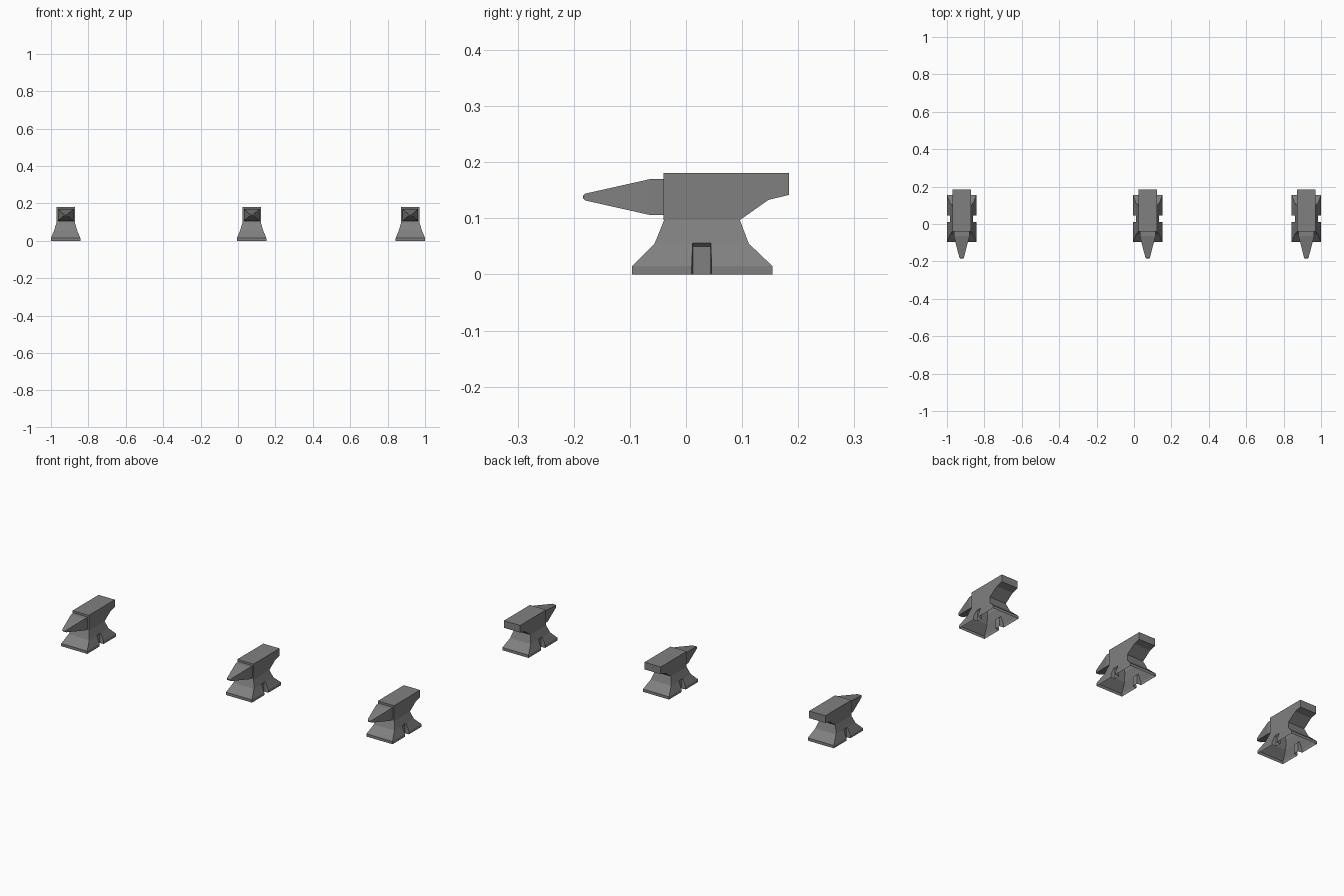
import bpy, bmesh

if "Cube" in bpy.data.objects:
    bpy.data.objects.remove(bpy.data.objects["Cube"])

iron = bpy.data.materials.new("iron grey")
iron.diffuse_color = (0.216, 0.216, 0.216, 1)
iron.use_nodes = True
iron.node_tree.nodes["Principled BSDF"].inputs["Base Color"].default_value = iron.diffuse_color


def loft(name, rings):
    """Closed solid through a list of matching rings of points."""
    bm = bmesh.new()
    loops = [[bm.verts.new(p) for p in ring] for ring in rings]
    for a, b in zip(loops, loops[1:]):
        for i in range(len(a)):
            j = (i + 1) % len(a)
            bm.faces.new((a[i], a[j], b[j], b[i]))
    bm.faces.new(loops[0])
    bm.faces.new(loops[-1])
    bmesh.ops.recalc_face_normals(bm, faces=bm.faces[:])
    mesh = bpy.data.meshes.new(name)
    bm.to_mesh(mesh)
    bm.free()
    mesh.materials.append(iron)
    ob = bpy.data.objects.new(name, mesh)
    bpy.context.collection.objects.link(ob)
    return ob


def drop_faces(mesh, test):
    """Delete the faces whose normal and centre satisfy the test."""
    bm = bmesh.new()
    bm.from_mesh(mesh)
    bm.normal_update()
    hit = [f for f in bm.faces if test(f.normal, f.calc_center_median())]
    bmesh.ops.delete(bm, geom=hit, context='FACES')
    bm.to_mesh(mesh)
    bm.free()


def rect_z(hx, y0, y1, z):
    return [(-hx, y0, z), (hx, y0, z), (hx, y1, z), (-hx, y1, z)]


def rect_y(hx, z0, z1, y):
    return [(-hx, y, z0), (hx, y, z0), (hx, y, z1), (-hx, y, z1)]


def rect_x(x, y0, y1, z0, z1):
    return [(x, y0, z0), (x, y1, z0), (x, y1, z1), (x, y0, z1)]


# flared base, narrowing to the waist
base = loft("anvil_base", [
    rect_z(0.0785, -0.096, 0.154, 0.0),
    rect_z(0.0785, -0.096, 0.154, 0.015),
    rect_z(0.062, -0.056, 0.112, 0.055),
    rect_z(0.049, -0.039, 0.096, 0.097)])

# slot recess in each side of the base
for s in (-1, 1):
    cutter = loft("slot_cutter", [
        rect_x(s * 0.055, 0.0125, 0.0435, -0.02, 0.05),
        rect_x(s * 0.085, 0.0095, 0.0465, -0.02, 0.076)])
    cutter.hide_render = True
    mod = base.modifiers.new("slot", 'BOOLEAN')
    mod.operation = 'DIFFERENCE'
    mod.solver = 'EXACT'
    mod.object = cutter
    bpy.context.view_layer.objects.active = base
    bpy.ops.object.modifier_apply(modifier=mod.name)
    bpy.data.objects.remove(cutter)
# hollow: open underneath and into the top block
drop_faces(base.data, lambda n, c: abs(n.z) > 0.99 and (c.z < 0.001 or c.z > 0.09))

# top block with stepped heel
profile = [(-0.04, 0.097), (0.096, 0.097), (0.147, 0.133),
           (0.184, 0.142), (0.184, 0.181), (-0.04, 0.181)]
block = loft("anvil_block", [[(x, y, z) for y, z in profile] for x in (-0.049, 0.049)])
drop_faces(block.data, lambda n, c: n.z < -0.99)

# step and tapered four-sided horn
horn = loft("anvil_horn", [
    rect_y(0.042, 0.106, 0.17, -0.04),
    rect_y(0.042, 0.106, 0.17, -0.064),
    rect_y(0.012, 0.132, 0.144, -0.18),
    rect_y(0.008, 0.136, 0.140, -0.184)])
drop_faces(horn.data, lambda n, c: n.y > 0.99)

# three anvils in a row, sharing meshes
for part in (base, block, horn):
    for x in (0.073, 0.9215):
        copy = part.copy()
        copy.location.x = x
        bpy.context.collection.objects.link(copy)
    part.location.x = -0.9215
